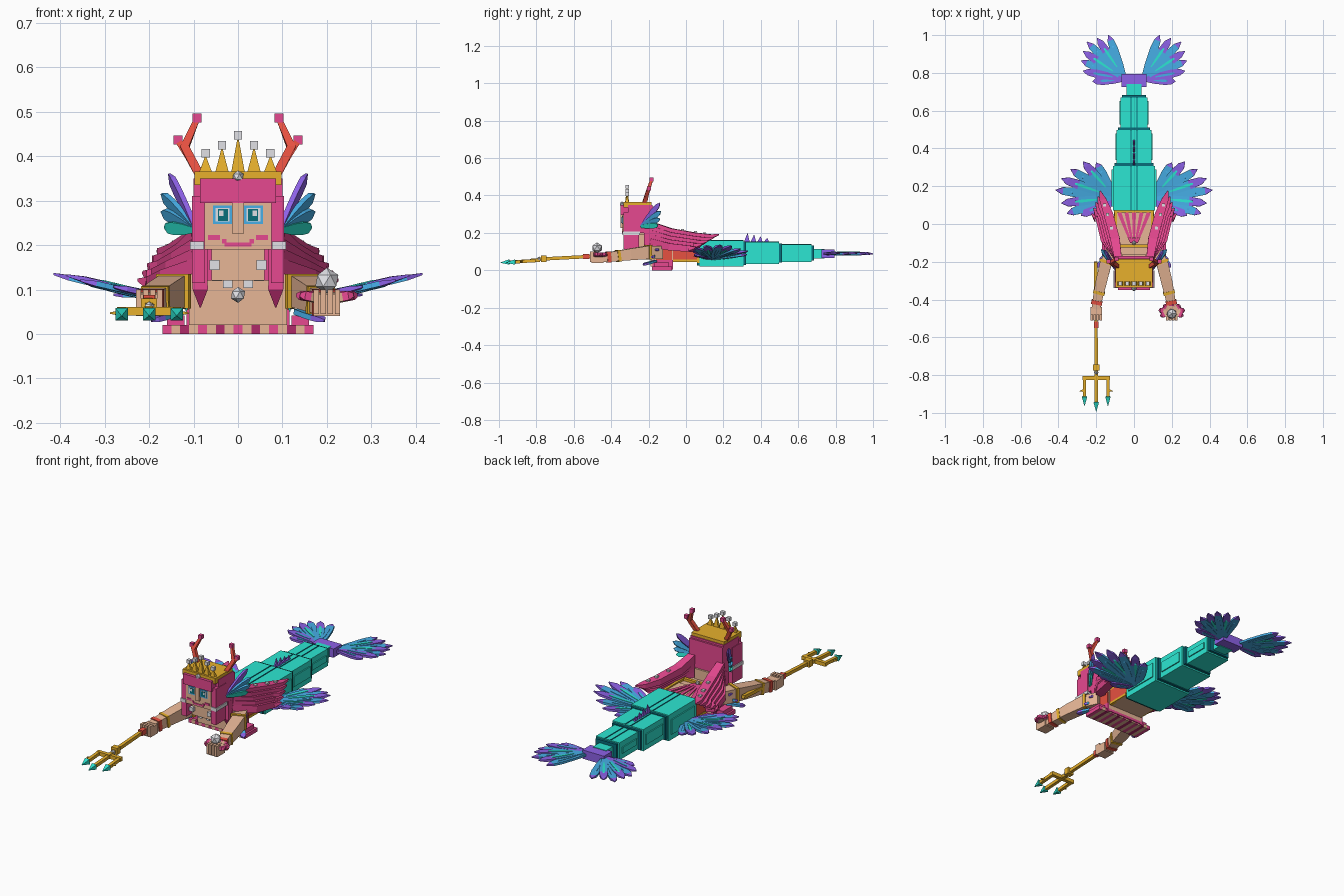
import bpy, bmesh, math
from mathutils import Vector

if "Cube" in bpy.data.objects:
    bpy.data.objects.remove(bpy.data.objects["Cube"])

COLS = {"pink": (.90, .29, .56), "deep pink": (.68, .18, .41), "skin": (.93, .73, .60),
        "gold": (.91, .69, .19), "teal": (.19, .90, .82), "dark teal": (.06, .43, .48),
        "purple": (.56, .39, .92), "blue": (.29, .69, .92), "coral": (.93, .33, .27),
        "silver": (.88, .88, .90)}
NAMES = list(COLS)
MATS = []
for n, c in COLS.items():
    m = bpy.data.materials.new(n)
    m.diffuse_color = (*[v ** 2.2 for v in c], 1)
    m.use_nodes = True
    m.node_tree.nodes["Principled BSDF"].inputs["Base Color"].default_value = m.diffuse_color
    MATS.append(m)


class Part:
    """Collects boxes, lofts and gems into one flat-shaded object."""
    def __init__(self, name):
        self.name, self.bm = name, bmesh.new()

    def face(self, vs, col):
        self.bm.faces.new(vs).material_index = NAMES.index(col)

    def box(self, col, x, y, z):
        return self.loft([(sum(x) / 2, y[0], sum(z) / 2), (sum(x) / 2, y[1], sum(z) / 2)],
                         [(x[1] - x[0], z[1] - z[0])] * 2, [col])

    def box2(self, col, x, y, z):
        for s in (1, -1):
            self.box(col, tuple(sorted((s * x[0], s * x[1]))), y, z)

    def cube(self, col, c, r):
        self.box(col, *[(v - r, v + r) for v in c])

    # rectangular sections (width, height) swept along points
    def loft(self, pts, sizes, cols, up=(0, 0, 1)):
        P, rings = [Vector(p) for p in pts], []
        for i, p in enumerate(P):
            d = (P[min(i + 1, len(P) - 1)] - P[max(i - 1, 0)]).normalized()
            side = d.cross(Vector(up)).normalized()
            v = side.cross(d)
            w, h = sizes[i][0] / 2, sizes[i][1] / 2
            rings.append([self.bm.verts.new(p + side * a * w + v * b * h)
                          for a, b in ((-1, -1), (1, -1), (1, 1), (-1, 1))])
        for i in range(len(rings) - 1):
            for k in range(4):
                j = (k + 1) % 4
                self.face([rings[i][k], rings[i][j], rings[i + 1][j], rings[i + 1][k]],
                          cols[min(i, len(cols) - 1)])
        self.face(rings[0][::-1], cols[0])
        self.face(rings[-1], cols[-1])

    # pointed fin blade, coloured from root to tip
    def blade(self, a, b, w, cols, up=(0, 0, 1), t=.012):
        a, b = Vector(a), Vector(b)
        self.loft([a.lerp(b, f) for f in (0, .35, .68, .88, 1)],
                  [(w * .4, t), (w * .85, t), (w, t), (w * .8, t), (.003, t * .4)], cols, up)

    def gem(self, col, c, r):
        g = bmesh.ops.create_icosphere(self.bm, subdivisions=1, radius=r)
        bmesh.ops.translate(self.bm, verts=g["verts"], vec=c)
        for f in {f for v in g["verts"] for f in v.link_faces}:
            f.material_index = NAMES.index(col)

    def done(self):
        bmesh.ops.recalc_face_normals(self.bm, faces=self.bm.faces)
        me = bpy.data.meshes.new(self.name)
        self.bm.to_mesh(me)
        self.bm.free()
        for m in MATS:
            me.materials.append(m)
        bpy.context.collection.objects.link(bpy.data.objects.new(self.name, me))


# torso, waist and laced back panel
p = Part("torso")
p.box("skin", (-.11, .11), (-.19, -.07), (.02, .135))
p.box("skin", (-.10, .10), (-.07, .08), (.045, .14))
p.box("gold", (-.105, .105), (-.125, -.108), (.125, .148))
p.box("gold", (-.105, .105), (.06, .08), (.04, .148))
p.box2("gold", (.09, .106), (-.07, .06), (.045, .058))
p.box2("gold", (.09, .104), (-.11, .06), (.13, .147))
p.box2("coral", (.098, .104), (-.07, .06), (.058, .13))
p.box2("coral", (.108, .114), (-.16, -.075), (.055, .12))
for x in (-.078, -.04, 0, .04, .078):
    p.loft([(x * .2, -.10, .141), (x, .06, .141)], [(.010, .008), (.021, .008)], ["pink"])
p.gem("silver", (0, -.10, .15), .012)
p.done()

# shell top with scalloped lower edge
p = Part("shell_top")
p.box("pink", (-.114, .114), (-.18, -.07), (.008, .022))
p.box2("pink", (.10, .116), (-.18, -.07), (.005, .055))
for i in range(17):
    x = (i - 8) * .020
    p.box(("pink", "skin", "deep pink", "skin")[i % 4], (x - .010, x + .010), (-.183, -.075), (0, .02))
p.box2("pink", (.12, .16), (-.17, -.09), (.018, .042))
p.done()

# head, face and neck
p = Part("head")
p.box("skin", (-.075, .075), (-.34, -.2), (.19, .33))
p.box("skin", (-.06, .06), (-.31, -.16), (.12, .19))
p.box("skin", (-.012, .012), (-.35, -.33), (.225, .295))
p.done()

p = Part("face_details")
p.box2("blue", (.013, .056), (-.343, -.33), (.247, .289))
p.box2("silver", (.019, .051), (-.345, -.33), (.253, .283))
p.box2("dark teal", (.022, .045), (-.347, -.33), (.254, .281))
p.box2("silver", (.033, .043), (-.348, -.33), (.266, .278))
p.box2("pink", (.040, .067), (-.343, -.33), (.211, .223))
p.box2("pink", (.026, .036), (-.343, -.33), (.204, .214))
p.box("pink", (-.03, .03), (-.343, -.33), (.197, .206))
p.done()

p = Part("hair")
p.box("pink", (-.10, .10), (-.31, -.18), (.2, .35))
p.box("pink", (-.085, .085), (-.35, -.19), (.295, .35))
p.box("pink", (-.10, .10), (-.21, -.17), (.12, .34))
p.box2("pink", (.074, .103), (-.335, -.25), (.115, .31))
p.box2("silver", (.076, .108), (-.34, -.245), (.19, .208))
for s in (1, -1):
    # locks over the chest
    p.loft([(s * .085, -.21, .2), (s * .085, -.21, .1), (s * .085, -.21, .06)],
           [(.032, .03), (.034, .03), (.003, .003)], ["pink", "deep pink"], (0, 1, 0))
    # strands flowing back
    for i in range(5):
        p.loft([(s * .085, -.18, .235 - .022 * i), (s * (.10 + .013 * i), -.08, .205 - .02 * i),
                (s * (.135 + .012 * i), .05, .185 - .018 * i),
                (s * (.165 + .010 * i), .13 - .025 * i, .180 - .016 * i),
                (s * (.18 + .011 * i), .175 - .03 * i, .19 - .017 * i)],
               [(.04, .045), (.05, .038), (.05, .032), (.036, .025), (.006, .006)], ["pink"])
    for x, y, z in ((.118, -.02, .212), (.14, .05, .202), (.155, .1, .195)):
        p.cube("silver", (s * x, y, z), .008)
p.done()

# crown with tipped spikes
p = Part("crown")
p.box("gold", (-.098, .098), (-.335, -.185), (.335, .366))
for x, z in ((0, .437), (.036, .415), (-.036, .415), (.073, .397), (-.073, .397)):
    p.loft([(x, -.315, .36), (x, -.315, z)], [(.032, .022), (.004, .004)], ["gold"], (0, 1, 0))
    p.cube("silver", (x, -.315, z + .01), .0095)
p.gem("silver", (0, -.342, .354), .014)
p.done()

p = Part("coral_antlers")
for s in (1, -1):
    p.loft([(s * .085, -.225, .355), (s * .120, -.205, .42), (s * .094, -.185, .48)],
           [(.020, .020), (.020, .020), (.013, .015)], ["coral"], (0, 1, 0))
    p.loft([(s * .095, -.215, .375), (s * .135, -.2, .435)], [(.018, .018), (.014, .014)],
           ["coral"], (0, 1, 0))
    p.cube("pink", (s * .092, -.185, .486), .010)
    p.cube("pink", (s * .135, -.198, .437), .010)
p.done()

p = Part("ear_fins")
for s in (1, -1):
    for x, y, z, c in ((.155, -.14, .36, "purple"), (.172, -.135, .315, "blue"),
                       (.172, -.14, .275, "blue"), (.165, -.15, .24, "teal")):
        p.blade((s * .095, -.24, .235), (s * x, y, z), .03, [c], (s, -.4, -.3))
p.done()

p = Part("pearl_necklace")
for s in (1, -1):
    for x, z in ((.053, .155), (.047, .13), (.023, .114)):
        p.cube("silver", (s * x, -.315 + .8 * (.155 - z), z), .011)
p.gem("silver", (0, -.205, .088), .018)
p.done()

# arms with cuffs and small fins
p = Part("arms")
for s in (1, -1):
    p.loft([(s * .115, -.135, .095), (s * .15, -.21, .095), (s * .172, -.30, .085),
            (s * .198, -.42, .07), (s * .2, -.45, .068)],
           [(.06, .07), (.062, .07), (.06, .062), (.048, .05), (.045, .048)], ["skin"])
    for a, b, w, c in (((s * .142, -.195, .096), (s * .148, -.21, .096), .078, "gold"),
                       ((s * .183, -.355, .078), (s * .187, -.37, .076), .062, "gold"),
                       ((s * .195, -.405, .072), (s * .199, -.425, .07), .058, "coral")):
        p.loft([a, b], [(w, w)] * 2, [c])
    for k in range(3):
        p.blade((s * .13, -.16, .05 + .03 * k), (s * (.195 - .015 * k), -.23 + .035 * k, .03 + .04 * k),
                .03, ["blue", "blue", "purple"])
    p.box("skin", (s * .2 - .03, s * .2 + .03), (-.505, -.44), (.04, .09))
    for k in range(4):
        x = s * .2 - .024 + k * .016
        p.box("skin", (x - .006, x + .006), (-.512, -.48), (.045, .1))
p.done()

# shell and pearl in the open hand
p = Part("held_shell")
for k in range(7):
    a = math.radians(-30 + 40 * k)
    p.blade((.2, -.46, .075), (.2 + .07 * math.cos(a), -.465 + .045 * math.sin(a), .088), .03,
            ["skin", "skin", "pink"], t=.02)
p.gem("silver", (.2, -.475, .12), .029)
p.done()

# trident
p = Part("trident")
p.loft([(-.203, -.2, .09), (-.2, -.78, .06)], [(.018, .018)] * 2, ["gold"])
p.box("coral", (-.213, -.187), (-.55, -.515), (.06, .088))
p.box("gold", (-.218, -.182), (-.775, -.745), (.045, .08))
p.gem("silver", (-.2, -.785, .06), .013)
p.box("gold", (-.209, -.191), (-.83, -.78), (.045, .063))
p.box("gold", (-.272, -.128), (-.825, -.805), (.041, .061))
for x, y in ((-.262, -.915), (-.2, -.945), (-.138, -.915)):
    p.loft([(x, -.81, .052), (x, y, .044)], [(.017, .017)] * 2, ["gold"])
    p.loft([(x, y + .005, .044), (x, y, .044), (x, y - .048, .041)],
           [(.012, .012), (.028, .028), (.002, .002)], ["teal"])
for s in (1, -1):
    p.loft([(-.2 + s * .06, -.88, .047), (-.2 + s * .088, -.885, .047)],
           [(.02, .014), (.003, .003)], ["gold"])
p.done()

# tapering tail with dark joints and ridge lines
p = Part("tail")
for w, y0, y1, z0, z1 in ((.112, .072, .308, .02, .16), (.093, .318, .498, .033, .15),
                          (.071, .508, .67, .045, .138), (.04, .678, .74, .062, .115)):
    p.box("teal", (-w, w), (y0, y1), (z0, z1))
    if w > .05:
        p.box2("dark teal", (.014, .019), (y0, y1), (z1 - .01, z1 + .003))
        p.box2("teal", (w - .01, w + .006), (y0 + .02, y1 - .02), (z0 + .03, z1 - .03))
        p.box("dark teal", (-w + .008, w - .008), (y1 - .01, y1 + .014), (z0 + .008, z1 - .006))
p.box("dark teal", (-.105, .105), (.06, .075), (.025, .14))
p.box("purple", (-.065, .065), (.725, .795), (.065, .112))
p.done()

p = Part("dorsal_spines")
for k in range(4):
    y = .325 + .035 * k
    p.loft([(0, y, .145), (0, y + .004, .196 - .008 * k)], [(.012, .034), (.003, .003)],
           ["purple"], (0, 1, 0))
p.done()

# hip fins and tail fluke, as fans of blades with bright inlays
HIP = ((.20, .325), (.27, .33), (.335, .29), (.385, .24), (.415, .18),
       (.385, .11), (.355, .055), (.28, .045), (.2, .045))
FLUKE = ((.135, 1.0), (.195, .985), (.25, .965), (.27, .915), (.28, .865), (.27, .81), (.22, .755))


def fan(name, tips, root, w, slope, z_out):
    f = Part(name)
    last = len(tips) - 1
    for s in (1, -1):
        for i, (x, y) in enumerate(tips):
            lift = .004 * (i % 2)
            a = Vector((s * root[0], root[1], z_out - (.415 - root[0]) * slope + lift))
            b = Vector((s * x, y, z_out - (.415 - x) * slope + lift))
            cols = ["purple", "purple"] if i >= last - 1 else \
                ["blue", "blue", "blue", "purple"] if i % 2 == 0 else ["blue", "blue", "purple"]
            f.blade(a, b, w, cols)
            # narrow inlay on both faces
            f.blade(a.lerp(b, .3), a.lerp(b, .78), w * .3,
                    ["blue" if i >= last - 1 else "teal" if i % 2 else "blue"], t=.017)
    f.done()


fan("hip_fins", HIP, (.10, .14), .050, .24, .135)
fan("tail_fluke", FLUKE, (.045, .765), .044, 0, .088)
